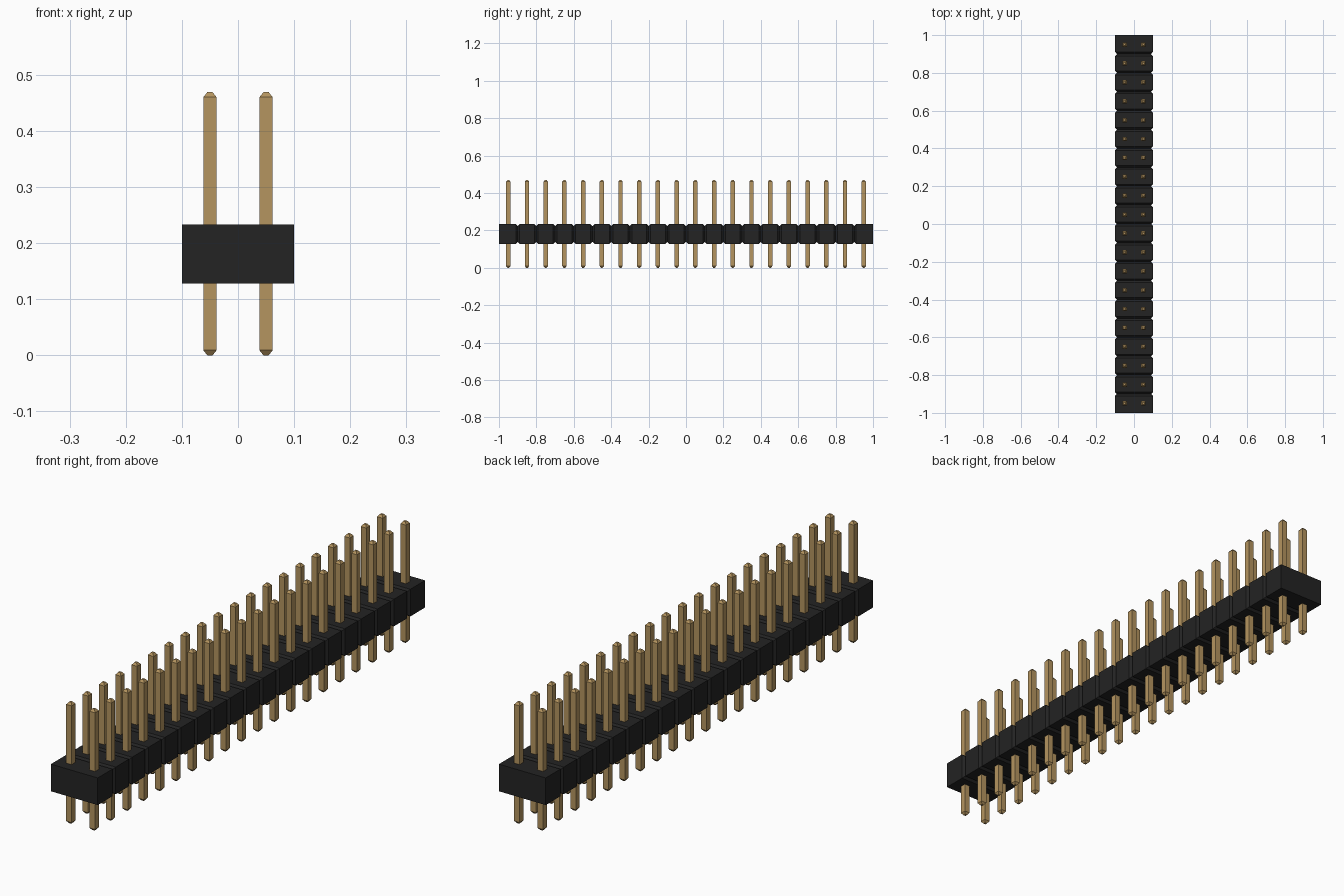
import bpy, bmesh

if "Cube" in bpy.data.objects:
    bpy.data.objects.remove(bpy.data.objects["Cube"])

N, PITCH = 20, 0.1
Z0, Z1 = 0.128, 0.233
PIN_H, PIN_W, TIP = 0.469, 0.0235, 0.009


def material(name, rgb):
    m = bpy.data.materials.new(name)
    m.diffuse_color = (*rgb, 1)
    m.use_nodes = True
    m.node_tree.nodes["Principled BSDF"].inputs["Base Color"].default_value = m.diffuse_color
    return m


def loft(bm, sections):
    """Skin a list of equal-length point loops and cap both ends."""
    rings = [[bm.verts.new(p) for p in s] for s in sections]
    for a, b in zip(rings, rings[1:]):
        n = len(a)
        for i in range(n):
            bm.faces.new((a[i], a[(i + 1) % n], b[(i + 1) % n], b[i]))
    bm.faces.new(rings[0][::-1])
    bm.faces.new(rings[-1])


def finish(bm, name, mat):
    bmesh.ops.recalc_face_normals(bm, faces=bm.faces[:])
    me = bpy.data.meshes.new(name)
    bm.to_mesh(me)
    bm.free()
    me.materials.append(mat)
    ob = bpy.data.objects.new(name, me)
    bpy.context.collection.objects.link(ob)
    return ob


black = material("black plastic", (0.017, 0.017, 0.017))
gold = material("gold metal", (0.46, 0.30, 0.115))


# Housing: one block with V grooves between the segments, flat ends
def body_ring(y, inset):
    x, a, b = 0.1 - inset, Z0 + inset, Z1 - inset
    return [(-x, y, a), (x, y, a), (x, y, b), (-x, y, b)]


G = 0.01
rings = [body_ring(-1, 0)]
for i in range(1, N):
    y = -1 + i * PITCH
    rings += [body_ring(y - G, 0), body_ring(y, G), body_ring(y + G, 0)]
rings.append(body_ring(1, 0))
bm = bmesh.new()
loft(bm, rings)
finish(bm, "housing", black)


# Pins: square posts with tapered tips, two rows
def pin_ring(z, w):
    h = w / 2
    return [(-h, -h, z), (h, -h, z), (h, h, z), (-h, h, z)]


bm = bmesh.new()
loft(bm, [pin_ring(0, PIN_W * 0.4), pin_ring(TIP, PIN_W),
          pin_ring(PIN_H - TIP, PIN_W), pin_ring(PIN_H, PIN_W * 0.4)])
first = finish(bm, "pin", gold)
for i in range(N):
    for x in (-0.05, 0.05):
        ob = first if i == 0 and x < 0 else first.copy()
        if ob is not first:
            bpy.context.collection.objects.link(ob)
        ob.location = (x, -1 + PITCH * (i + 0.5), 0)
